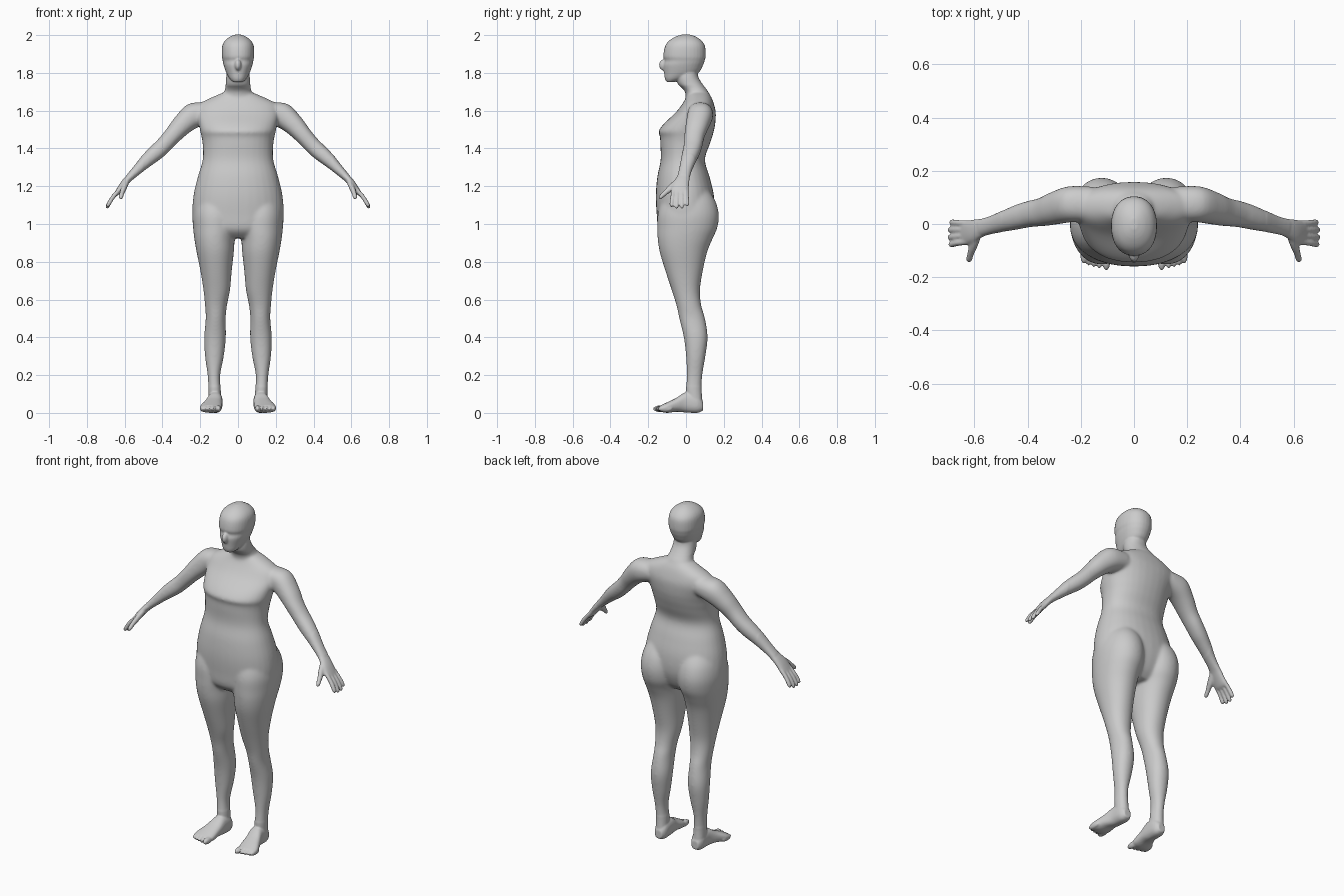
import bpy, bmesh, math
from mathutils import Vector

bm = bmesh.new()
Y = Vector((0, 1, 0))


def catmull(a, b, c, d, t):
    return 0.5 * (2*b + (c - a)*t + (2*a - 5*b + 4*c - d)*t*t + (3*b - a - 3*c + d)*t**3)


def loft(sections, side=1, n=32, power=2.2, steps=4):
    """Skin smooth rings; each section is (centre, half axis u, half axis v)."""
    rows = [[c for v in s for c in v] for s in sections]
    fine = []
    for i in range(len(rows) - 1):
        q = [rows[max(i-1, 0)], rows[i], rows[i+1], rows[min(i+2, len(rows)-1)]]
        for k in range(steps):
            fine.append([catmull(*p, k/steps) for p in zip(*q)])
    fine.append(rows[-1])
    rings = []
    for r in fine:
        c, u, v = Vector(r[0:3]), Vector(r[3:6]), Vector(r[6:9])
        ring = []
        for k in range(n):
            a = 2*math.pi*k/n
            ca, sa = math.cos(a), math.sin(a)
            p = c + u*math.copysign(abs(ca)**(2/power), ca) + v*math.copysign(abs(sa)**(2/power), sa)
            ring.append(bm.verts.new((p.x*side, p.y, p.z)))
        rings.append(ring)
    for a, b in zip(rings, rings[1:]):
        for k in range(n):
            bm.faces.new((a[k], a[(k+1) % n], b[(k+1) % n], b[k]))
    bm.faces.new(rings[0])
    bm.faces.new(rings[-1])


def upright(rows, side=1, **kw):
    """Rows of (z, x min, x max, y front, y back)."""
    loft([(((a+b)/2, (f+k)/2, z), ((b-a)/2, 0, 0), (0, (k-f)/2, 0))
          for z, a, b, f, k in rows], side, **kw)


def tube(rows, side=1, **kw):
    """Rows of (x, y, z, thickness radius, width radius along y)."""
    pts = [Vector(r[:3]) for r in rows]
    out = []
    for i, r in enumerate(rows):
        t = pts[min(i+1, len(pts)-1)] - pts[max(i-1, 0)]
        nrm = t.cross(Y).normalized()
        out.append((pts[i], nrm.cross(t).normalized()*r[4], nrm*r[3]))
    loft(out, side, **kw)


def sym(rows):
    return [(z, -w, w, f, k) for z, w, f, k in rows]


def ball(c, radii, side=1):
    vs = bmesh.ops.create_uvsphere(bm, u_segments=20, v_segments=12, radius=1)['verts']
    for v in vs:
        v.co = Vector(((c[0] + v.co.x*radii[0])*side, c[1] + v.co.y*radii[1], c[2] + v.co.z*radii[2]))


# torso
upright(sym([(.925, .12, -.10, .08), (.97, .21, -.145, .12), (1.05, .24, -.155, .148),
             (1.15, .236, -.16, .148), (1.25, .213, -.152, .125), (1.34, .187, -.134, .10),
             (1.42, .187, -.136, .125), (1.465, .194, -.138, .14), (1.49, .2, -.146, .147),
             (1.53, .208, -.118, .155), (1.59, .22, -.055, .158), (1.635, .205, -.02, .148),
             (1.67, .14, 0, .135), (1.695, .08, .01, .12)]))
# neck
upright(sym([(1.64, .10, .0, .14), (1.70, .073, -.005, .118), (1.74, .065, -.042, .088),
             (1.78, .062, -.05, .065), (1.83, .055, -.04, .06)]))
# head
upright(sym([(1.752, .026, -.103, -.06), (1.77, .045, -.112, .0), (1.80, .062, -.116, .065),
             (1.84, .076, -.12, .09), (1.865, .081, -.114, .099), (1.89, .086, -.12, .104),
             (1.94, .084, -.111, .101), (1.97, .07, -.09, .083), (1.992, .042, -.055, .052),
             (2.003, .012, -.02, .02)]))
ball((0, -.117, 1.842), (.018, .026, .03))

for s in (1, -1):
    # leg with buttock
    upright([(1.18, .03, .20, -.10, .12), (1.12, .01, .228, -.13, .157), (1.05, .002, .241, -.15, .174),
             (.98, .004, .238, -.152, .166), (.92, .017, .231, -.15, .14), (.85, .022, .219, -.139, .112),
             (.75, .033, .199, -.109, .089), (.65, .042, .183, -.076, .074), (.57, .058, .175, -.051, .081),
             (.5, .065, .171, -.036, .101), (.4, .064, .179, -.012, .115), (.3, .075, .175, 0, .103),
             (.2, .094, .161, .004, .087), (.12, .091, .157, 0, .083), (.04, .088, .156, .01, .089)],
            s, power=2.1)
    # foot, heel to ball
    loft([((x, y, (b+t)/2), (w, 0, 0), (0, 0, (t-b)/2)) for y, x, w, b, t in (
        (.09, .12, .022, .012, .06), (.06, .12, .037, 0, .1), (0, .122, .04, .002, .11),
        (-.05, .132, .048, .006, .08), (-.1, .143, .058, 0, .056), (-.135, .147, .054, .006, .04))],
        s, power=2.4)
    # toes
    for i, x in enumerate((.104, .130, .151, .171, .189)):
        r = .016 if i == 0 else .0115
        ball((x, -.135 + .006*i, .022), (r, .04, r*.5 + .0105), s)
    # arm
    tube([(.15, .075, 1.59, .055, .065), (.235, .075, 1.575, .067, .068), (.295, .06, 1.525, .056, .062),
          (.345, .045, 1.47, .047, .054), (.39, .038, 1.42, .044, .05), (.43, .028, 1.382, .043, .047),
          (.473, .015, 1.345, .038, .042), (.53, -.002, 1.29, .027, .034), (.575, -.014, 1.246, .02, .033)], s)
    # palm
    tube([(.56, -.01, 1.258, .02, .032), (.585, -.018, 1.235, .019, .037), (.61, -.028, 1.205, .018, .044),
          (.637, -.032, 1.168, .014, .047), (.648, -.032, 1.155, .009, .042)], s)
    # fingers
    for y0, y1, d in ((-.066, -.077, .008), (-.044, -.05, 0), (-.021, -.022, 0), (.002, .006, .012)):
        tube([(.62, y0, 1.19, .011, .0115), (.665 - d/3, (y0+y1)/2, 1.138 + d/2, .0115, .0115),
              (.691 - d/2, y1, 1.094 + d, .0105, .011), (.697 - d/2, y1, 1.082 + d, .004, .004)],
             s, n=16, power=2)
    # thumb
    tube([(.585, -.03, 1.235, .015, .018), (.602, -.075, 1.195, .015, .019), (.614, -.11, 1.165, .0125, .0135),
          (.62, -.134, 1.142, .011, .011), (.623, -.142, 1.132, .004, .004)], s, n=16, power=2)

bmesh.ops.recalc_face_normals(bm, faces=bm.faces)
mesh = bpy.data.meshes.new("body")
bm.to_mesh(mesh)
bm.free()
body = bpy.data.objects.new("body", mesh)
bpy.context.collection.objects.link(body)
bpy.context.view_layer.objects.active = body
body.select_set(True)

# fuse the parts into one skin
fuse = body.modifiers.new("fuse", 'REMESH')
fuse.mode = 'VOXEL'
fuse.voxel_size = .0052
bpy.ops.object.modifier_apply(modifier="fuse")

# blend joints strongly on trunk and limbs, lightly on hands, feet and face
soft = body.vertex_groups.new(name="soft")
soft.add([v.index for v in body.data.vertices
          if abs(v.co.x) < .5 and .14 < v.co.z < 1.73], 1, 'REPLACE')
blend = body.modifiers.new("blend", 'SMOOTH')
blend.factor, blend.iterations, blend.vertex_group = .5, 35, "soft"
polish = body.modifiers.new("polish", 'SMOOTH')
polish.factor, polish.iterations = .5, 4
bpy.ops.object.shade_smooth()
